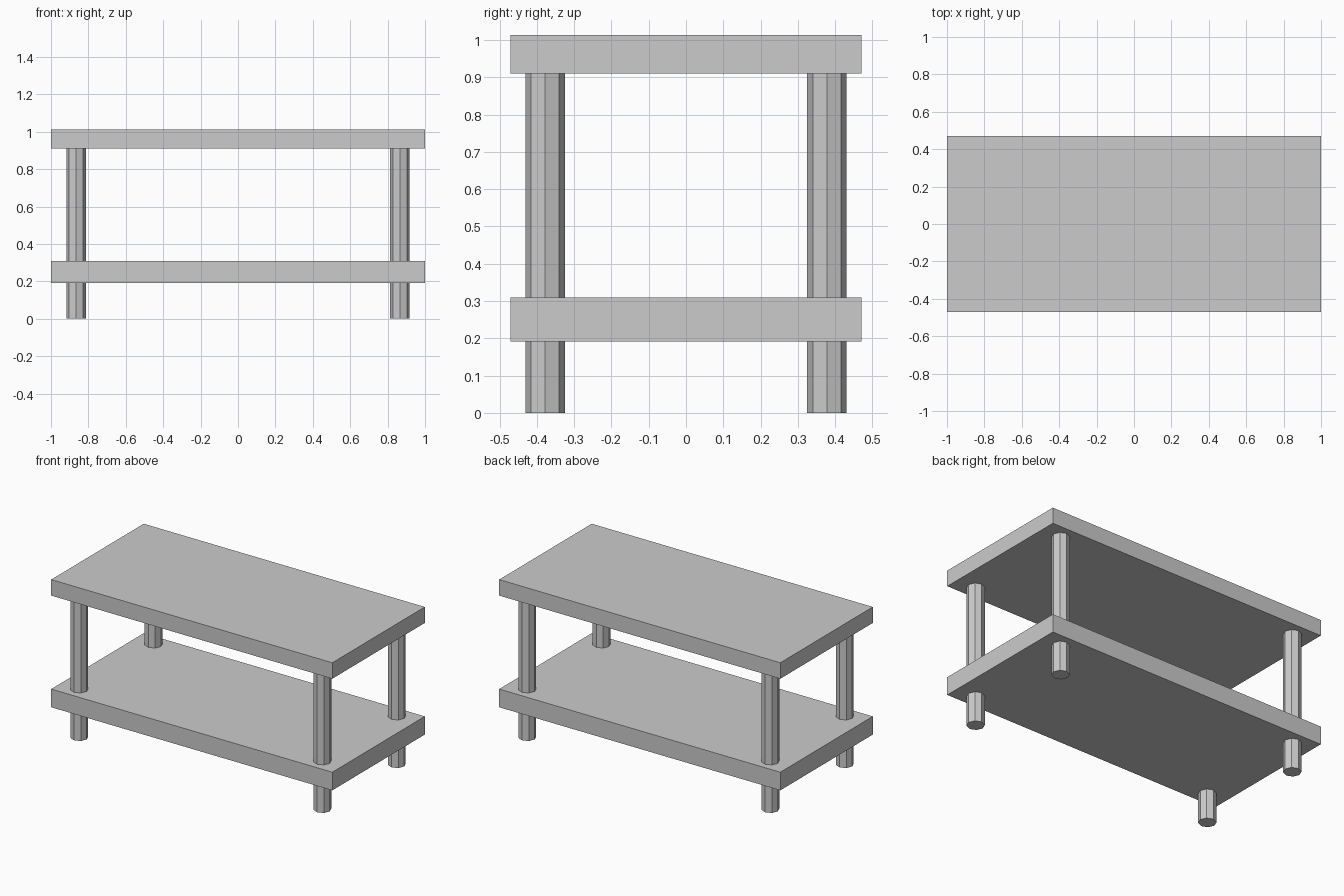
import bpy

if "Cube" in bpy.data.objects:
    bpy.data.objects.remove(bpy.data.objects["Cube"])

TOP_BOTTOM, TOP_Z = 0.91, 1.013
SHELF_BOTTOM, SHELF_Z = 0.192, 0.309
LEG_X, LEG_Y, LEG_R = 0.865, 0.378, 0.053


def board(name, z0, z1):
    bpy.ops.mesh.primitive_cube_add(size=1, location=(0, 0, (z0 + z1) / 2))
    obj = bpy.context.object
    obj.name = name
    obj.scale = (2.0, 0.94, z1 - z0)
    bpy.ops.object.transform_apply(location=False, rotation=False, scale=True)


def leg(name, x, y):
    # Eight-sided post, running through the shelf up to the tabletop
    bpy.ops.mesh.primitive_cylinder_add(
        vertices=8, radius=LEG_R, depth=TOP_BOTTOM, location=(x, y, TOP_BOTTOM / 2))
    bpy.context.object.name = name


# Two slabs
board("tabletop", TOP_BOTTOM, TOP_Z)
board("lower_shelf", SHELF_BOTTOM, SHELF_Z)

# Four corner legs
for side, sx in (("left", -1), ("right", 1)):
    for end, sy in (("front", -1), ("back", 1)):
        leg(f"{end}_{side}_leg", sx * LEG_X, sy * LEG_Y)
